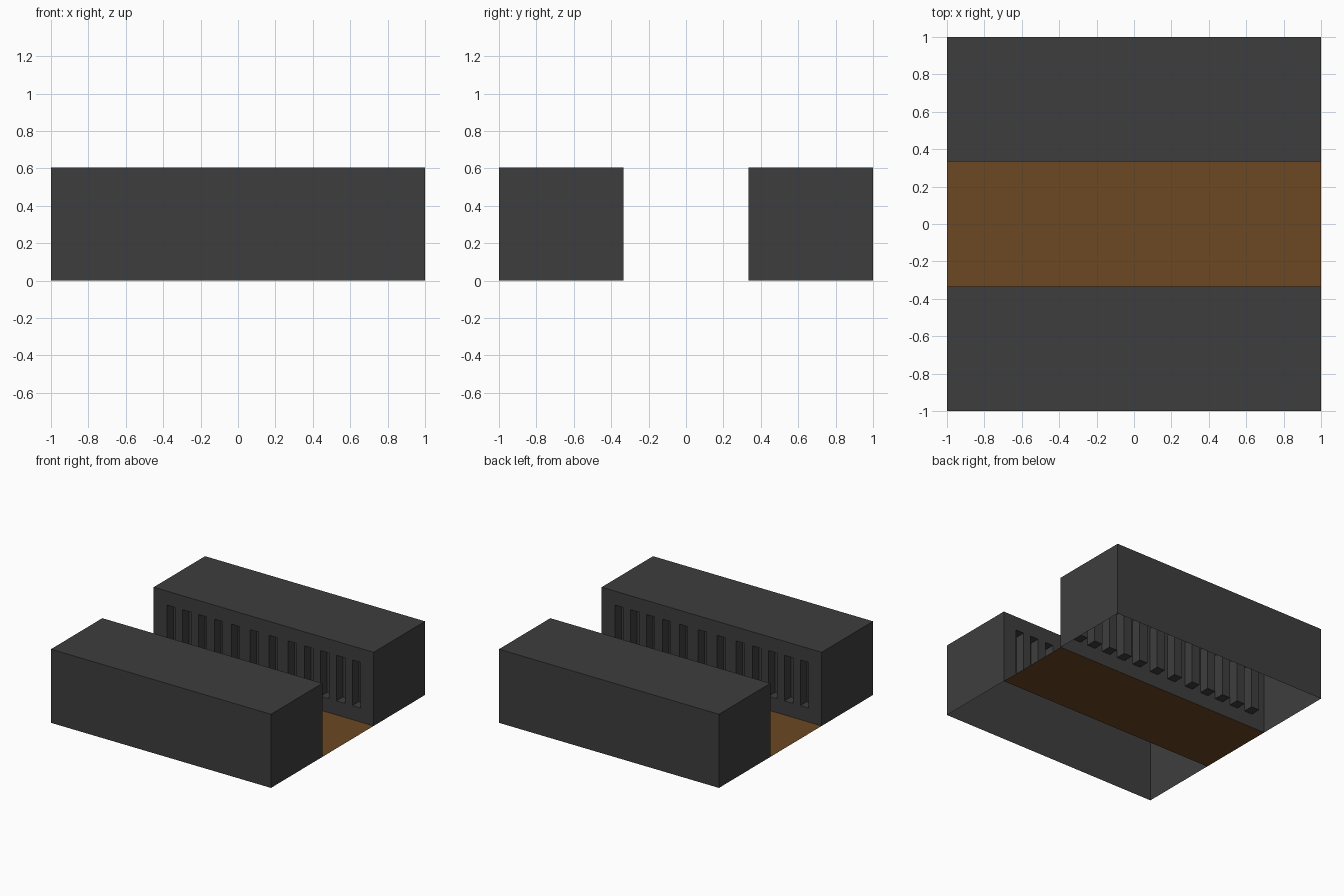
import bpy, bmesh
from mathutils import Matrix, Vector

if "Cube" in bpy.data.objects:
    bpy.data.objects.remove(bpy.data.objects["Cube"])

H = 0.605                  # block height
Y0, Y1 = 1 / 3, 1.0        # block inner and outer y
SLOT_W, SLOT_D = 0.075, 0.085
Z0, Z1 = 0.115, 0.49       # slot bottom and top
HALF = [0.085, 0.257, 0.41, 0.555, 0.70, 0.843]
CENTRES = [-c for c in HALF] + HALF


def material(name, rgb):
    m = bpy.data.materials.new(name)
    m.diffuse_color = (*rgb, 1)
    m.use_nodes = True
    m.node_tree.nodes["Principled BSDF"].inputs["Base Color"].default_value = m.diffuse_color
    return m


def finish(name, bm, mat):
    me = bpy.data.meshes.new(name)
    bm.to_mesh(me)
    bm.free()
    me.materials.append(mat)
    ob = bpy.data.objects.new(name, me)
    bpy.context.collection.objects.link(ob)
    return ob


# Slotted block: open-bottomed shell, mirrored to the front
bm = bmesh.new()
bmesh.ops.create_cube(bm, size=1, matrix=Matrix.Translation((0, (Y0 + Y1) / 2, H / 2))
                      @ Matrix.Diagonal((2, Y1 - Y0, H, 1)))
bm.normal_update()
bmesh.ops.delete(bm, geom=[f for f in bm.faces if f.normal.z < -0.5], context='FACES_ONLY')


def cut(co, no):
    faces = [f for f in bm.faces if f.normal.y < -0.5]
    edges = {e for f in faces for e in f.edges}
    verts = {v for f in faces for v in f.verts}
    bmesh.ops.bisect_plane(bm, geom=faces + list(edges) + list(verts),
                           plane_co=Vector(co), plane_no=Vector(no))
    bm.normal_update()


for z in (Z0, Z1):
    cut((0, 0, z), (0, 0, 1))
for c in CENTRES:
    for s in (-1, 1):
        cut((c + s * SLOT_W / 2, 0, 0), (1, 0, 0))

# Recessed slots in the inner wall
slots = []
for f in bm.faces:
    m = f.calc_center_median()
    if f.normal.y < -0.5 and Z0 < m.z < Z1 and any(abs(m.x - c) < 0.01 for c in CENTRES):
        slots.append(f)
bmesh.ops.inset_individual(bm, faces=slots, thickness=0, depth=-SLOT_D)

blocks = finish("slotted_blocks", bm, material("dark_grey", (0.048, 0.048, 0.048)))
mirror = blocks.modifiers.new("Mirror", 'MIRROR')
mirror.use_axis = (False, True, False)
mirror.use_mirror_merge = False

# Flat floor strip between the blocks
bm = bmesh.new()
bmesh.ops.create_grid(bm, x_segments=1, y_segments=1, size=1,
                      matrix=Matrix.Diagonal((1, Y0, 1, 1)))
finish("floor_strip", bm, material("brown", (0.15, 0.065, 0.016)))
